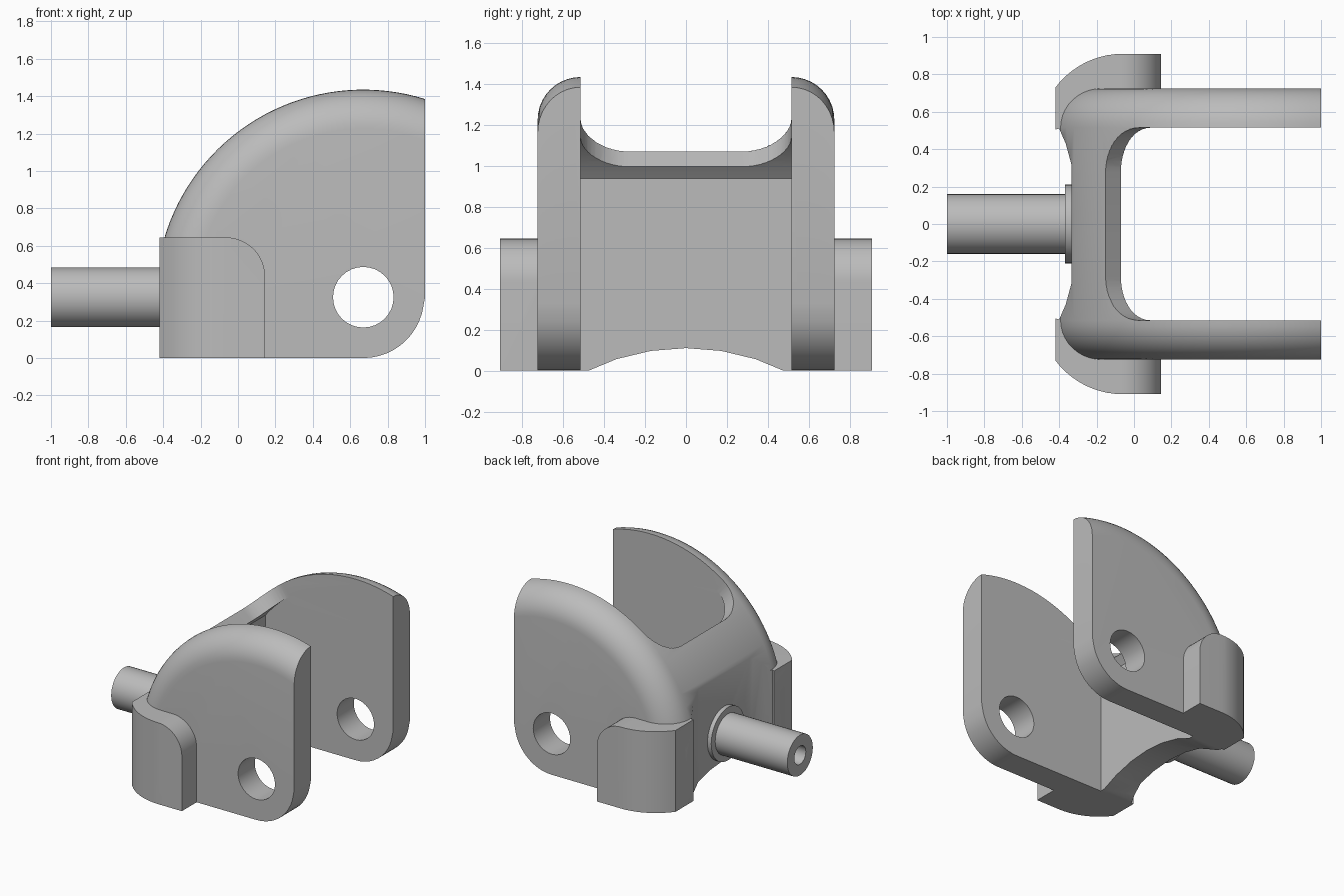
import bpy
import bmesh
from math import sin, cos, radians, sqrt, acos, degrees, pi

if "Cube" in bpy.data.objects:
    bpy.data.objects.remove(bpy.data.objects["Cube"])

metal = bpy.data.materials.new("plain grey")
metal.use_nodes = True
GREY = (0.5, 0.5, 0.5, 1)
metal.diffuse_color = GREY
metal.node_tree.nodes["Principled BSDF"].inputs["Base Color"].default_value = GREY

PX, PZ = 0.67, 0.325      # pivot axis shared by the arcs and the side holes
R, ROUND = 1.11, 0.21     # outer radius and edge rounding
INNER, OUTER = 0.515, 0.725  # plate faces


def loft(name, rings, closed=False):
    """Skin equal-length rings of points; cap the ends unless closed."""
    bm = bmesh.new()
    rows = [[bm.verts.new(p) for p in ring] for ring in rings]
    n = len(rows[0])
    pairs = list(zip(rows, rows[1:]))
    if closed:
        pairs.append((rows[-1], rows[0]))
    for a, b in pairs:
        for i in range(n):
            j = (i + 1) % n
            bm.faces.new((a[i], a[j], b[j], b[i]))
    if not closed:
        bm.faces.new(rows[0])
        bm.faces.new(rows[-1])
    bmesh.ops.recalc_face_normals(bm, faces=bm.faces)
    mesh = bpy.data.meshes.new(name)
    bm.to_mesh(mesh)
    bm.free()
    obj = bpy.data.objects.new(name, mesh)
    bpy.context.scene.collection.objects.link(obj)
    return obj


def prism(name, pts, axis, lo, hi):
    """Extrude a 2D outline along an axis."""
    place = {"x": lambda a, b, t: (t, a, b),
             "y": lambda a, b, t: (a, t, b),
             "z": lambda a, b, t: (a, b, t)}[axis]
    return loft(name, [[place(a, b, t) for a, b in pts] for t in (lo, hi)])


def arc(cx, cy, r, start, end, steps):
    out = []
    for i in range(steps + 1):
        a = radians(start + (end - start) * i / steps)
        out.append((cx + r * cos(a), cy + r * sin(a)))
    return out


def circle(cx, cy, r, n=40):
    return arc(cx, cy, r, 0, 360 - 360 / n, n - 1)


def combine(target, tool, operation):
    """Apply a boolean and discard the tool."""
    mod = target.modifiers.new("bool", "BOOLEAN")
    mod.operation, mod.solver, mod.object = operation, "EXACT", tool
    bpy.context.view_layer.update()
    graph = bpy.context.evaluated_depsgraph_get()
    mesh = bpy.data.meshes.new_from_object(target.evaluated_get(graph))
    target.modifiers.clear()
    target.data = mesh
    bpy.data.objects.remove(tool)


def finish(obj):
    obj.data.materials.clear()
    obj.data.materials.append(metal)
    bpy.ops.object.select_all(action="DESELECT")
    obj.select_set(True)
    bpy.context.view_layer.objects.active = obj
    bpy.ops.object.shade_smooth_by_angle(angle=radians(30))


# Yoke body: fan-shaped side outline with rounded outer edges
def fan_outline(r):
    pts = arc(PX, PZ, r, 180, degrees(acos((1 - PX) / r)), 40)
    pts += arc(PX, PZ, PZ, 0, -90, 12)[1:]
    pts[-13:-12] = [pts[-13], (1, PZ)]
    return pts + [(PX - r, 0)]


half = []
for i in range(11):
    a = pi / 2 * i / 10
    half.append((INNER + ROUND * sin(a), R - ROUND + ROUND * cos(a)))
sections = [(-y, r) for y, r in reversed(half)] + half
yoke = loft("yoke", [[(x, y, z) for x, z in fan_outline(r)] for y, r in sections])

# Corner pads wrapping the outer lower corners
for side in (-1, 1):
    plan = [(-0.42, 0.50)] + arc(-0.06, 0.46, 0.45, 143.1, 90, 10)
    plan += [(0.145, 0.91), (0.145, 0.6), (-0.2, 0.50)]
    pad = prism("pad", [(x, side * y) for x, y in plan], "z", 0, 0.645)
    front = [(-0.6, -0.1), (-0.6, 0.7), (-0.1, 0.7), (-0.1, 0.645)]
    front = [(-0.6, -0.1), (-0.6, 0.645)] + arc(-0.065, 0.435, 0.21, 90, 0, 12) + [(0.145, -0.1)]
    combine(pad, prism("pad_limit", front, "y", -1, 1), "INTERSECT")
    combine(yoke, pad, "UNION")

# Flared recess across the end that carries the pin
notch = [(-0.335, -0.32), (-0.365, -0.43), (-0.40, -0.51), (-0.42, -0.505), (-0.42, -1.1), (-0.8, -1.1)]
notch += [(x, -y) for x, y in reversed(notch)]
combine(yoke, prism("notch", notch, "z", -0.3, 2), "DIFFERENCE")

# Cavity between the plates, with a curved roof behind the cross wall
WALL = -0.12
cavity = [(WALL, -0.2), (1.4, -0.2)]
cavity += arc(PX, PZ, 1.0, 55, 180 - degrees(acos(PX - WALL)), 40)
combine(yoke, prism("cavity", cavity, "y", -INNER, INNER), "DIFFERENCE")

# Window with rounded corners, cut radially towards the pivot axis
LOW, HIGH, CORNER = 42.2, 54.6, 0.24
edge = [(HIGH - (HIGH - LOW) * cos(pi / 2 * i / 12),
         INNER - CORNER + CORNER * sin(pi / 2 * i / 12)) for i in range(13)]
edge.append((125, INNER))
outline = edge + [(t, -y) for t, y in reversed(edge)]
window = loft("window", [[(PX - r * cos(radians(t)), y, PZ + r * sin(radians(t)))
                          for t, y in outline] for r in (0.9, 1.9)])
combine(yoke, window, "DIFFERENCE")

# Arched underside and the pivot hole through both plates
combine(yoke, prism("arch", circle(0, -0.99, 1.1), "x", -1.2, 1.2), "DIFFERENCE")
combine(yoke, prism("hole", circle(PX, PZ, 0.162, 32), "y", -1, 1), "DIFFERENCE")
finish(yoke)

# Hollow pin with a collar, turned about the x axis
profile = [(0.072, -0.45), (0.072, -1), (0.16, -1), (0.16, -0.368),
           (0.21, -0.368), (0.21, -0.3), (0.001, -0.3), (0.001, -0.45)]
turns = [2 * pi * i / 40 for i in range(40)]
pin = loft("pin", [[(x, r * cos(a), PZ + r * sin(a)) for r, x in profile]
                   for a in turns], closed=True)
finish(pin)
